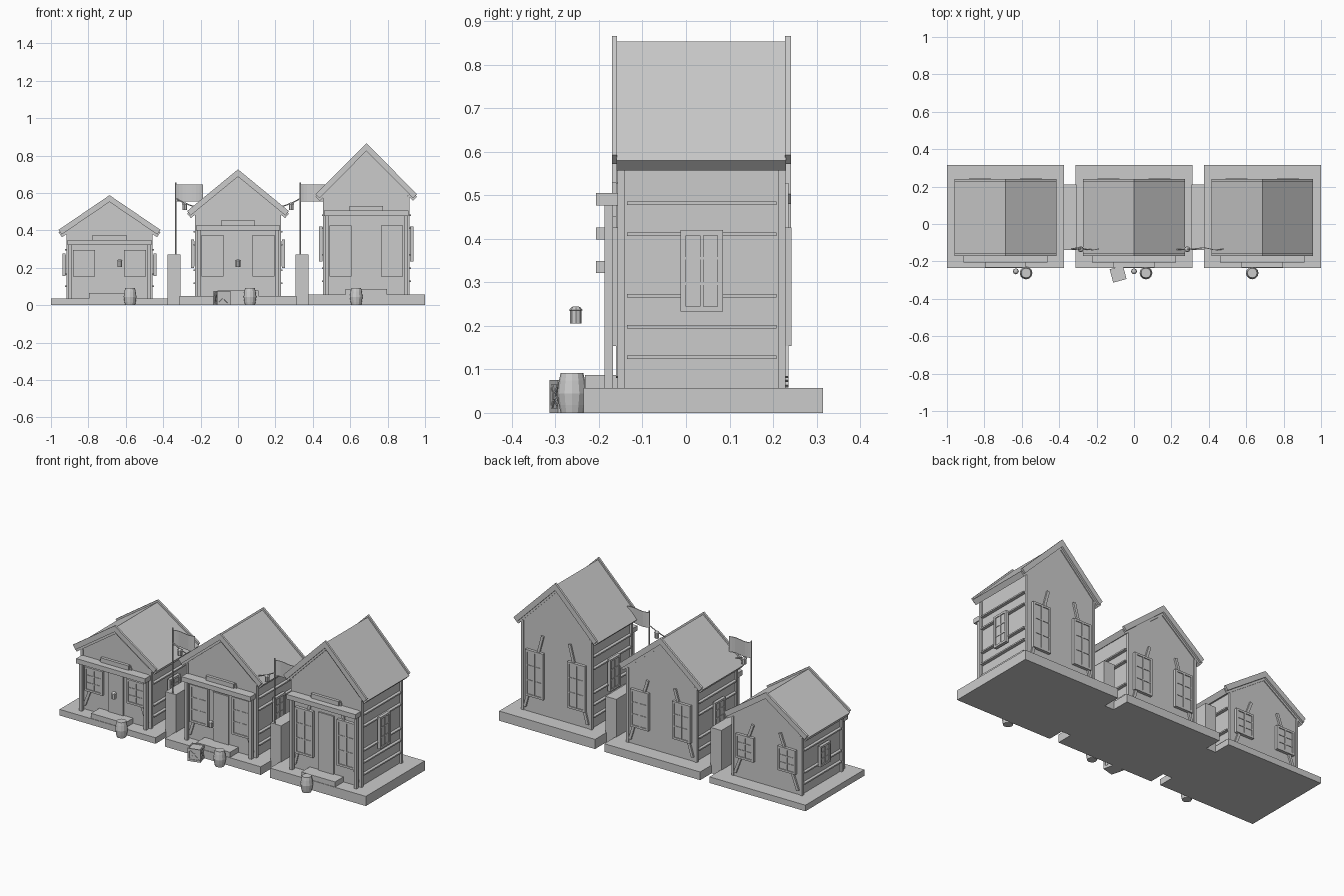
import bpy, bmesh, math
from mathutils import Matrix, Vector

if "Cube" in bpy.data.objects:
    bpy.data.objects.remove(bpy.data.objects["Cube"])

GREY = bpy.data.materials.new("plain_grey")
GREY.use_nodes = True
GREY.diffuse_color = (0.6, 0.6, 0.6, 1)
GREY.node_tree.nodes["Principled BSDF"].inputs["Base Color"].default_value = (0.6, 0.6, 0.6, 1)


def finish(name, bm):
    bmesh.ops.recalc_face_normals(bm, faces=bm.faces[:])
    mesh = bpy.data.meshes.new(name)
    bm.to_mesh(mesh)
    bm.free()
    mesh.materials.append(GREY)
    ob = bpy.data.objects.new(name, mesh)
    bpy.context.collection.objects.link(ob)
    return ob


def add_box(bm, lo, hi, matrix=Matrix()):
    lo, hi = Vector(lo), Vector(hi)
    m = matrix @ Matrix.Translation((lo + hi) / 2) @ Matrix.Diagonal((hi - lo).to_4d())
    bmesh.ops.create_cube(bm, size=1, matrix=m)


def box(name, lo, hi, matrix=Matrix()):
    bm = bmesh.new()
    add_box(bm, lo, hi, matrix)
    return finish(name, bm)


def extrude(name, outline, y0, y1):
    """Prism from an x,z outline, running from y0 to y1."""
    bm = bmesh.new()
    face = bm.faces.new([bm.verts.new((x, y0, z)) for x, z in outline])
    ext = bmesh.ops.extrude_face_region(bm, geom=[face])["geom"]
    bmesh.ops.translate(bm, vec=(0, y1 - y0, 0),
                        verts=[v for v in ext if isinstance(v, bmesh.types.BMVert)])
    return finish(name, bm)


def lathe(name, profile, loc, sides):
    """Closed turned shape from radius, height pairs."""
    bm = bmesh.new()
    rings = [[bm.verts.new((loc[0] + r * math.cos(a), loc[1] + r * math.sin(a), loc[2] + z))
              for a in (2 * math.pi * i / sides for i in range(sides))] for r, z in profile]
    for low, high in zip(rings, rings[1:]):
        for i in range(sides):
            j = (i + 1) % sides
            bm.faces.new((low[i], low[j], high[j], high[i]))
    bm.faces.new(rings[0])
    bm.faces.new(rings[-1])
    return finish(name, bm)


def wire(name, points, radius):
    bm = bmesh.new()
    for a, b in zip(points, points[1:]):
        a, b = Vector(a), Vector(b)
        m = Matrix.Translation((a + b) / 2) @ (b - a).to_track_quat('Z', 'Y').to_matrix().to_4x4()
        bmesh.ops.create_cone(bm, cap_ends=True, segments=6, radius1=radius, radius2=radius,
                              depth=(b - a).length, matrix=m)
    return finish(name, bm)


def chevron(cx, half, apex, eave, thick):
    """Roof cross-section with ends square to the slope."""
    slope = math.atan2(apex - eave, half)
    dx, dz = thick * math.sin(slope), thick * math.cos(slope)
    return [(cx, apex), (cx + half, eave), (cx + half - dx, eave - dz),
            (cx, apex - thick / math.cos(slope)), (cx - half + dx, eave - dz), (cx - half, eave)]


def window(name, loc, turn, w, h):
    """Pane with frame, glazing bars and sill; faces -y before turning."""
    m = Matrix.Translation(loc) @ Matrix.Rotation(turn, 4, 'Z')
    bm = bmesh.new()
    add_box(bm, (-w / 2, -0.009, -h / 2), (w / 2, 0.005, h / 2), m)
    for s in (-1, 1):
        add_box(bm, (s * w / 2 - 0.006, -0.014, -h / 2), (s * w / 2 + 0.006, 0.004, h / 2), m)
        add_box(bm, (-w / 2 - 0.006, -0.014, s * h / 2 - 0.006), (w / 2 + 0.006, 0.004, s * h / 2 + 0.006), m)
        add_box(bm, (-w / 2, -0.012, s * h / 6 - 0.003), (w / 2, 0.003, s * h / 6 + 0.003), m)
    add_box(bm, (-0.004, -0.013, -h / 2), (0.004, 0.003, h / 2), m)
    finish(name, bm)


FRONT, BACK, WALL = -0.153, 0.225, 0.22


def house(tag, cx, base, apex, eave, beam, door, win, side_win):
    box(tag + "_base", (cx - 0.313, -0.235, 0), (cx + 0.313, 0.315, base))

    # Walls and roof
    slope = (apex - eave) / 0.272
    thick = 0.032
    top = apex - thick * math.sqrt(1 + slope * slope) + 0.003
    side_top = top - slope * WALL
    extrude(tag + "_walls", [(cx - WALL, base), (cx + WALL, base), (cx + WALL, side_top),
                             (cx, top), (cx - WALL, side_top)], FRONT, BACK)
    extrude(tag + "_roof", chevron(cx, 0.272, apex, eave, thick), -0.16, 0.23)
    rake = chevron(cx, 0.272, apex + 0.013, eave + 0.013, 0.03)
    extrude(tag + "_front_rake_board", rake, -0.17, -0.158)
    extrude(tag + "_back_rake_board", rake, 0.228, 0.241)

    # Corner boards and siding strips
    bm = bmesh.new()
    for s in (-1, 1):
        for y in (FRONT + 0.004, BACK - 0.004):
            x = cx + s * (WALL + 0.003)
            add_box(bm, (x - 0.008, y - 0.008, base), (x + 0.008, y + 0.008, side_top - 0.005))
    finish(tag + "_corner_boards", bm)
    eave_low = eave - 0.028
    count = round((eave_low - base) / 0.071)
    gap = (eave_low - base) / count
    mid = sum(side_win) / 2
    bm = bmesh.new()
    for z in (base + gap * i for i in range(1, count)):
        if abs(z - mid) > 0.025:
            for s in (-1, 1):
                add_box(bm, (cx + s * 0.228 - 0.01, -0.135, z - 0.004),
                        (cx + s * 0.228 + 0.01, 0.208, z + 0.004))
    finish(tag + "_siding_strips", bm)

    # Windows
    h, z = win[1] - win[0], sum(win) / 2
    for s, label in ((-1, "right"), (1, "left")):
        window(f"{tag}_front_{label}_window", (cx + s * 0.137, FRONT - 0.005, z), 0, 0.105, h)
        window(f"{tag}_back_{label}_window", (cx + s * 0.137, BACK + 0.003, z), math.pi, 0.105, h)
        window(f"{tag}_{label}_side_window", (cx + s * (WALL + 0.018), 0.036, mid),
               s * math.pi / 2, 0.085, side_win[1] - side_win[0] - 0.012)

    # Slanted braces on both gable walls
    bm = bmesh.new()
    for s in (-1, 1):
        a, b = Vector((cx + s * 0.205, 0, base + 0.025)), Vector((cx + s * 0.088, 0, beam + 0.035))
        m = Matrix.Rotation(math.atan2(b.x - a.x, b.z - a.z), 4, 'Y')
        for y in (FRONT - 0.002, BACK + 0.004):
            place = Matrix.Translation((a + b) / 2 + Vector((0, y, 0))) @ m
            half = (b - a).length / 2
            add_box(bm, (-0.008, -0.006, -half), (0.008, 0.006, half), place)
    finish(tag + "_wall_braces", bm)

    # Porch beam, posts, sign board, door and step
    box(tag + "_porch_beam", (cx - 0.225, -0.207, beam - 0.014), (cx + 0.225, -0.153, beam + 0.014))
    for s, label in ((-1, "right"), (1, "left")):
        x = cx + s * 0.21
        box(f"{tag}_{label}_porch_post", (x - 0.009, -0.187, base), (x + 0.009, -0.168, beam))
    box(tag + "_sign_board", (cx - 0.09, -0.17, beam + 0.014), (cx + 0.09, -0.15, beam + 0.04))
    box(tag + "_door", (cx - 0.05, FRONT - 0.008, base), (cx + 0.05, FRONT + 0.01, door))
    box(tag + "_door_step", (cx - 0.11, -0.232, base), (cx + 0.11, -0.15, base + 0.03))

    # Barrel beside the step
    barrel = [(0.026, 0), (0.03, 0.018), (0.034, 0.045), (0.03, 0.074), (0.026, 0.092)]
    lathe(tag + "_barrel", barrel, (cx + (-0.054 if cx > 0.5 else 0.11 if cx < -0.5 else 0.064), -0.262, 0), 12)


house("small_house", -0.687, 0.036, 0.575, 0.39, 0.335, 0.30, (0.16, 0.29), (0.155, 0.275))
house("middle_house", 0, 0.048, 0.713, 0.49, 0.412, 0.365, (0.16, 0.37), (0.20, 0.35))
house("tall_house", 0.686, 0.057, 0.853, 0.58, 0.491, 0.43, (0.16, 0.42), (0.233, 0.42))

# Crate with edge battens and crossed planks
crate = Matrix.Translation((-0.085, -0.268, 0.0375)) @ Matrix.Rotation(math.radians(15), 4, 'Z')
bm = bmesh.new()
add_box(bm, (-0.033, -0.033, -0.0375), (0.033, 0.033, 0.034), crate)
for k in range(4):
    m = crate @ Matrix.Rotation(k * math.pi / 2, 4, 'Z')
    for s in (-1, 1):
        add_box(bm, (-0.037, -0.037, s * 0.032 - 0.0055), (0.037, -0.031, s * 0.032 + 0.0055), m)
        tilt = m @ Matrix.Rotation(s * math.pi / 4, 4, 'Y')
        add_box(bm, (-0.043, -0.036, -0.004), (0.043, -0.031, 0.004), tilt)
    add_box(bm, (-0.037, -0.037, -0.0375), (-0.027, -0.031, 0.0375), m)
finish("crate", bm)

# Lanterns
lantern = [(0.013, 0), (0.013, 0.03), (0.016, 0.031), (0.011, 0.037), (0.005, 0.04)]
for x, label in ((-0.632, "small_house"), (0, "middle_house")):
    lathe(label + "_door_lantern", lantern, (x, -0.253, 0.205), 8)

# Walls between the houses, each with a flag pole, flag, wire and lantern
for s, label in ((-1, "right"), (1, "left")):
    x = s * 0.333
    box(label + "_alley_wall", (s * 0.343 - 0.035, -0.138, 0), (s * 0.343 + 0.035, 0.21, 0.27))
    wire(label + "_flag_pole", [(x, -0.133, 0), (x, -0.133, 0.655)], 0.005)
    wire(label + "_hanging_wire", [(x, -0.133, 0.57), (s * 0.285, -0.135, 0.545), (s * 0.215, -0.137, 0.52)], 0.003)
    lathe(label + "_hanging_lantern", lantern, (s * 0.285, -0.135, 0.508), 8)
    bm = bmesh.new()
    columns = []
    for i in range(9):
        t = i / 8
        y = -0.133 + 0.006 * math.sin(t * 2 * math.pi)
        columns.append([bm.verts.new((x + 0.145 * t, y, z)) for z in (0.555, 0.645)])
    for a, b in zip(columns, columns[1:]):
        bm.faces.new((a[0], b[0], b[1], a[1]))
    flag = finish(label + "_flag", bm)
    solid = flag.modifiers.new("thickness", 'SOLIDIFY')
    solid.thickness = 0.004
    solid.offset = 0
